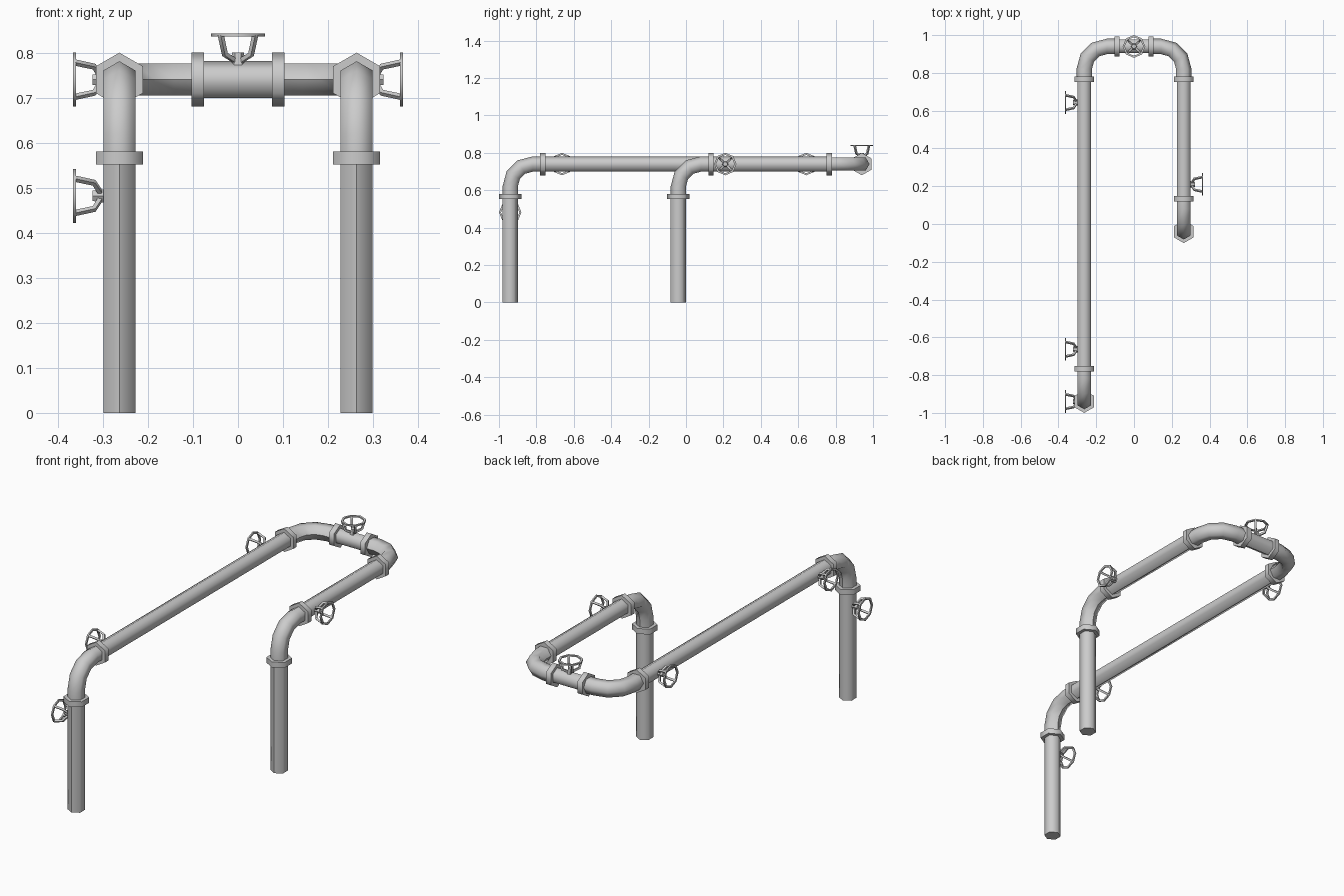
import bpy, bmesh
from math import cos, sin, pi, radians
from mathutils import Vector, Matrix

cube = bpy.data.objects.get("Cube")
if cube:
    bpy.data.objects.remove(cube)

X, Y, Z = Vector((1, 0, 0)), Vector((0, 1, 0)), Vector((0, 0, 1))
SIDE, HEIGHT, BACK = 0.2635, 0.74, 0.94   # pipe axes
REACH, BEND = 0.174, 0.12                 # nut distance from corner, bend radius
PIPE_R, NUT_R, NUT_HALF = 0.041, 0.06, 0.014

grey = bpy.data.materials.new("pipe grey")
grey.use_nodes = True
colour = (0.6, 0.6, 0.6, 1)
grey.diffuse_color = colour
grey.node_tree.nodes["Principled BSDF"].inputs["Base Color"].default_value = colour


def add_tube(bm, rings, sides=6, phase=0, seam=False):
    """rings: (centre, tangent, direction of first corner, radius)"""
    loops = []
    for c, t, p, r in rings:
        q = t.cross(p).normalized()
        angles = [phase + 2 * pi * i / sides for i in range(sides)]
        loops.append([bm.verts.new(c + r * (p * cos(a) + q * sin(a))) for a in angles])
    for lo, hi in zip(loops, loops[1:]):
        for i in range(sides):
            j = (i + 1) % sides
            bm.faces.new((lo[i], lo[j], hi[j], hi[i]))
    bm.faces.new(loops[0][::-1])
    bm.faces.new(loops[-1])
    if seam:
        for lo, hi in zip(loops, loops[1:]):
            bm.edges.get((lo[0], hi[0])).seam = True


def to_mesh(bm, name, sharp=65):
    bmesh.ops.recalc_face_normals(bm, faces=bm.faces)
    for f in bm.faces:
        f.smooth = True
    for e in bm.edges:
        e.smooth = e.calc_face_angle(0) < radians(sharp) and not e.seam
    mesh = bpy.data.meshes.new(name)
    bm.to_mesh(mesh)
    bm.free()
    mesh.materials.append(grey)
    return mesh


def place(name, mesh, matrix=None):
    ob = bpy.data.objects.new(name, mesh)
    if matrix:
        ob.matrix_world = matrix
    bpy.context.collection.objects.link(ob)


def straight(name, a, b, corner, radius=PIPE_R, seam=True):
    bm = bmesh.new()
    t = (b - a).normalized()
    add_tube(bm, [(a, t, corner, radius), (b, t, corner, radius)], seam=seam)
    place(name, to_mesh(bm, name))


def nut(name, centre, axis, corner):
    straight(name, centre - axis * NUT_HALF, centre + axis * NUT_HALF, corner, NUT_R, False)


def elbow(name, corner, a, b):
    """Bend joining directions a and b, with a nut at each end."""
    o = corner + BEND * (a + b)
    rings = [(corner + REACH * a, -a, b, PIPE_R)]
    for i in range(4):
        th = i * pi / 6
        inner = b * cos(th) + a * sin(th)
        rings.append((o - BEND * inner, b * sin(th) - a * cos(th), inner, PIPE_R))
    rings.append((corner + REACH * b, b, a, PIPE_R))
    bm = bmesh.new()
    add_tube(bm, rings, seam=True)
    place(name, to_mesh(bm, name))
    for label, d in (("start", a), ("end", b)):
        nut(f"{name}_nut_{label}", corner + REACH * d, d, Y if abs(d.z) > 0.5 else Z)


def handwheel_mesh():
    bm = bmesh.new()
    # rim
    section = ((0.06, 0.096), (0.06, 0.103), (0.049, 0.103), (0.049, 0.096))
    loops = [[bm.verts.new((r * cos(i * pi / 4), r * sin(i * pi / 4), z)) for r, z in section]
             for i in range(8)]
    for i in range(8):
        lo, hi = loops[i], loops[(i + 1) % 8]
        for k in range(4):
            m = (k + 1) % 4
            bm.faces.new((lo[k], hi[k], hi[m], lo[m]))
    # bent spokes on the diagonals
    for i in range(4):
        a = pi / 4 + i * pi / 2
        out, side = Vector((cos(a), sin(a), 0)), Vector((-sin(a), cos(a), 0))
        path = [out * r + Z * z for r, z in ((0.054, 0.099), (0.041, 0.056), (0.01, 0.042))]
        rings = []
        for k, c in enumerate(path):
            t = (path[min(k + 1, 2)] - path[max(k - 1, 0)]).normalized()
            rings.append((c, t, side, 0.007))
        add_tube(bm, rings, sides=4, phase=pi / 4)
    # hub and stem
    add_tube(bm, [(Z * 0.028, Z, X, 0.018), (Z * 0.06, Z, X, 0.013)])
    return to_mesh(bm, "handwheel", 50)


# Legs, risers and their top pipes: side sign, leg y
for label, s, y in (("right", -1, -BACK), ("left", 1, -0.041)):
    top = Vector((s * SIDE, y, HEIGHT))
    rear = Vector((s * SIDE, BACK, HEIGHT))
    straight(f"{label}_leg", Vector((s * SIDE, y, 0)), top - Z * REACH, -Y)
    elbow(f"{label}_leg_elbow", top, -Z, Y)
    straight(f"{label}_rail", top + Y * REACH, rear - Y * REACH, -Z)
    elbow(f"{label}_rear_elbow", rear, -Y, -s * X)

# Short rear pipe between the two rear bends
half = SIDE - REACH
straight("rear_pipe", Vector((-half, BACK, HEIGHT)), Vector((half, BACK, HEIGHT)), -Z)

# Valve handwheels
wheel = handwheel_mesh()
for name, pos, d in (
    ("leg_handwheel", (-SIDE, -BACK, 0.482), -X),
    ("front_handwheel", (-SIDE, -0.663, HEIGHT), -X),
    ("back_handwheel", (-SIDE, 0.643, HEIGHT), -X),
    ("left_handwheel", (SIDE, 0.21, HEIGHT), X),
    ("top_handwheel", (0, BACK, HEIGHT), Z),
):
    turn = Matrix.Identity(4) if d == Z else d.to_track_quat('Z', 'Y').to_matrix().to_4x4()
    place(name, wheel, Matrix.Translation(pos) @ turn)
